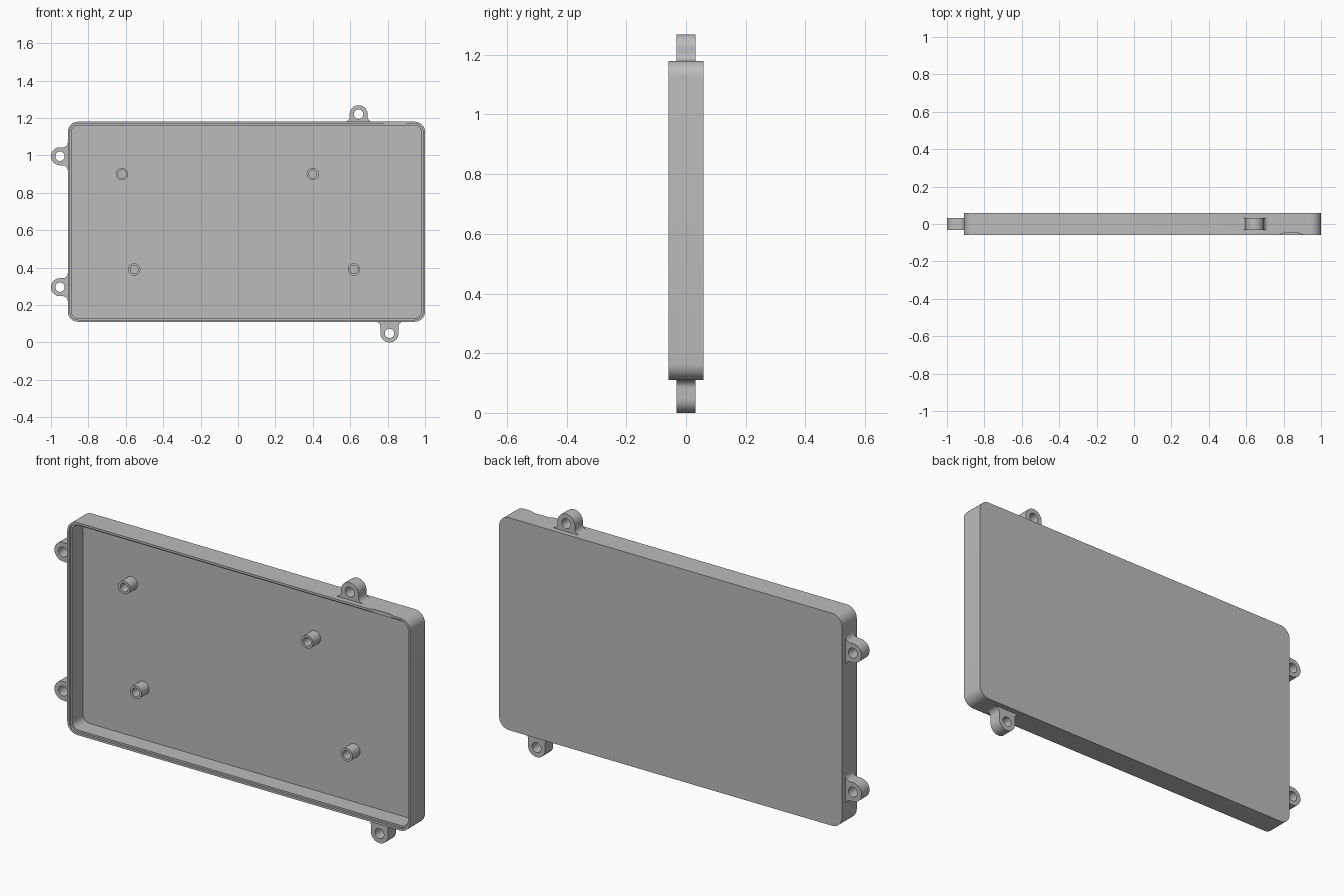
import bpy
import bmesh
from math import pi, cos, sin
from mathutils import Matrix, Vector

cube = bpy.data.objects.get("Cube")
if cube:
    bpy.data.objects.remove(cube, do_unlink=True)

GREY = (0.5, 0.5, 0.5, 1)
mat = bpy.data.materials.new("plain grey plastic")
mat.use_nodes = True
mat.diffuse_color = GREY
bsdf = next(n for n in mat.node_tree.nodes if n.type == 'BSDF_PRINCIPLED')
bsdf.inputs["Base Color"].default_value = GREY

LEFT, RIGHT, BOTTOM, TOP = -0.91, 1.0, 0.11, 1.18
BACK, FRONT, FLOOR = 0.059, -0.059, 0.039


def arc(cx, cy, r, start, end, n):
    step = (end - start) / n
    return [(cx + r * cos(start + step * i), cy + r * sin(start + step * i))
            for i in range(n + 1)]


def rounded_rect(inset, radius):
    x0, x1, z0, z1 = LEFT + inset, RIGHT - inset, BOTTOM + inset, TOP - inset
    r = radius - inset
    centres = [(x1 - r, z1 - r), (x0 + r, z1 - r), (x0 + r, z0 + r), (x1 - r, z0 + r)]
    return [p for i, (x, z) in enumerate(centres)
            for p in arc(x, z, r, i * pi / 2, (i + 1) * pi / 2, 8)]


def circle(x, z, r):
    return arc(x, z, r, 0, 2 * pi, 32)[:-1]


def add_object(name, mesh):
    obj = bpy.data.objects.new(name, mesh)
    bpy.context.collection.objects.link(obj)
    mesh.materials.clear()
    mesh.materials.append(mat)
    return obj


def loft(name, rings):
    """Join (outline, y) rings in order and cap both ends."""
    bm = bmesh.new()
    loops = [[bm.verts.new((x, y, z)) for x, z in pts] for pts, y in rings]
    for a, b in zip(loops, loops[1:]):
        for i in range(len(a)):
            j = (i + 1) % len(a)
            bm.faces.new((a[i], a[j], b[j], b[i]))
    bm.faces.new(loops[0])
    bm.faces.new(loops[-1])
    bmesh.ops.recalc_face_normals(bm, faces=bm.faces)
    mesh = bpy.data.meshes.new(name)
    bm.to_mesh(mesh)
    bm.free()
    return add_object(name, mesh)


def evaluated_mesh(obj):
    deps = bpy.context.evaluated_depsgraph_get()
    return bpy.data.meshes.new_from_object(obj.evaluated_get(deps))


# Shallow tray with a small step inside the rim
R = 0.055
tray = loft("tray", [(rounded_rect(0, R), BACK), (rounded_rect(0, R), FRONT),
                     (rounded_rect(0.011, R), FRONT), (rounded_rect(0.011, R), FRONT + 0.011),
                     (rounded_rect(0.02, R), FRONT + 0.011), (rounded_rect(0.02, R), FLOOR)])

# Shallow finger notch in the front edge of the top wall
bm = bmesh.new()
outline = [(0.77, FRONT - 0.02), (0.77, FRONT - 0.001), (0.80, FRONT + 0.010),
           (0.88, FRONT + 0.010), (0.91, FRONT - 0.001), (0.91, FRONT - 0.02)]
face = bm.faces.new([bm.verts.new((x, y, TOP - 0.04)) for x, y in outline])
new = bmesh.ops.extrude_face_region(bm, geom=[face])["geom"]
bmesh.ops.translate(bm, vec=(0, 0, 0.06),
                    verts=[v for v in new if isinstance(v, bmesh.types.BMVert)])
bmesh.ops.recalc_face_normals(bm, faces=bm.faces)
mesh = bpy.data.meshes.new("notch_cutter")
bm.to_mesh(mesh)
bm.free()
cutter = add_object("notch_cutter", mesh)
cutter.hide_render = True
mod = tray.modifiers.new("notch", 'BOOLEAN')
mod.operation = 'DIFFERENCE'
mod.object = cutter
cut = evaluated_mesh(tray)
tray.modifiers.clear()
tray.data = cut
bpy.data.objects.remove(cutter, do_unlink=True)
parts = [tray]

# Hollow screw posts standing on the tray floor
for name, x, z in [("upper_right_post", -0.62, 0.90), ("upper_left_post", 0.40, 0.90),
                   ("lower_right_post", -0.555, 0.39), ("lower_left_post", 0.62, 0.39)]:
    tip = FLOOR - 0.06
    parts.append(loft(name, [(circle(x, z, 0.033), FLOOR + 0.002), (circle(x, z, 0.033), tip),
                             (circle(x, z, 0.021), tip), (circle(x, z, 0.021), FLOOR - 0.001)]))


def lug(name, base, out, reach):
    """Round-ended screw ear with flared base; reach = wall to hole centre."""
    r, f = 0.048, 0.027
    side = arc(r + f, f, f, 1.5 * pi, pi, 8)
    pts = ([(r + f, -0.005)] + side + arc(0, reach, r, 0, pi, 24)
           + [(-u, v) for u, v in reversed(side)] + [(-r - f, -0.005)])
    curve = bpy.data.curves.new(name, 'CURVE')
    curve.dimensions = '2D'
    curve.fill_mode = 'BOTH'
    curve.extrude = 0.032
    for outline in (pts, circle(0, reach, 0.025)):
        spline = curve.splines.new('POLY')
        spline.points.add(len(outline) - 1)
        for p, (u, v) in zip(spline.points, outline):
            p.co = (u, v, 0, 1)
        spline.use_cyclic_u = True
    temp = bpy.data.objects.new(name + "_curve", curve)
    bpy.context.collection.objects.link(temp)
    mesh = evaluated_mesh(temp)
    bpy.data.objects.remove(temp, do_unlink=True)
    out = Vector(out)
    along = Vector((out.z, 0, -out.x))
    turn = Matrix((along, out, along.cross(out))).transposed().to_4x4()
    mesh.transform(Matrix.Translation((base[0], 0, base[1])) @ turn)
    bm = bmesh.new()
    bm.from_mesh(mesh)
    bmesh.ops.remove_doubles(bm, verts=bm.verts, dist=0.0001)
    bmesh.ops.recalc_face_normals(bm, faces=bm.faces)
    bm.to_mesh(mesh)
    bm.free()
    return add_object(name, mesh)


# Mounting ears around the outside
parts += [lug("top_ear", (0.645, TOP), (0, 0, 1), 0.04),
          lug("bottom_ear", (0.81, BOTTOM), (0, 0, -1), 0.062),
          lug("upper_side_ear", (LEFT, 0.995), (-1, 0, 0), 0.042),
          lug("lower_side_ear", (LEFT, 0.295), (-1, 0, 0), 0.042)]

# Smooth the curved walls, keep the corners crisp
bpy.ops.object.select_all(action='DESELECT')
for obj in parts:
    obj.select_set(True)
bpy.context.view_layer.objects.active = tray
bpy.ops.object.shade_smooth_by_angle(angle=0.6)
